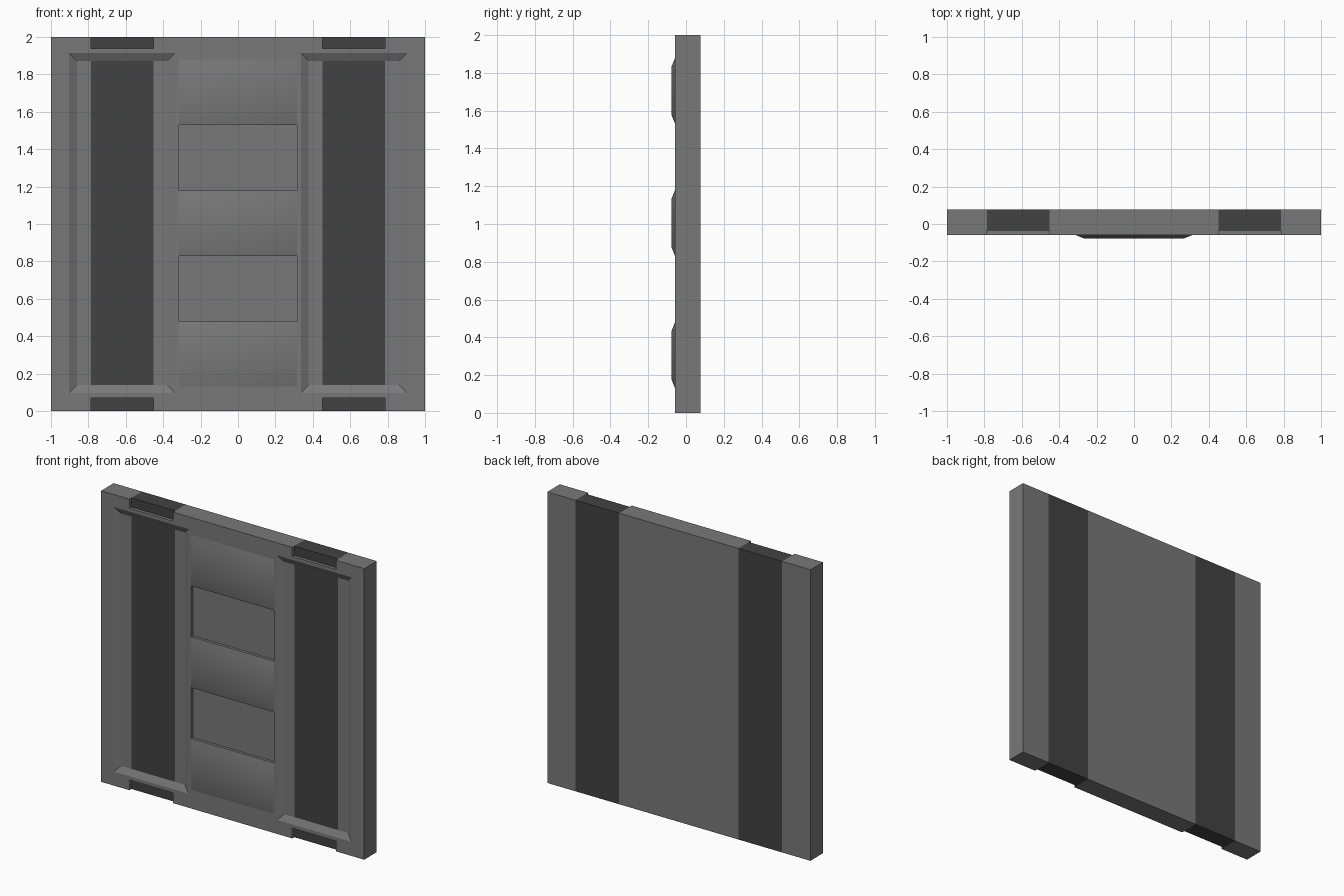
import bpy, bmesh

if "Cube" in bpy.data.objects:
    bpy.data.objects.remove(bpy.data.objects["Cube"])

BACK, FRONT, FLOOR, PROUD = 0.078, -0.058, -0.036, -0.078
STRIP = (0.453, 0.785)           # dark strip, inner and outer x


def material(name, v):
    m = bpy.data.materials.new(name)
    m.diffuse_color = (v, v, v, 1)
    m.use_nodes = True
    m.node_tree.nodes["Principled BSDF"].inputs["Base Color"].default_value = m.diffuse_color
    return m


grey = material("panel_grey", 0.19)
dark = material("strip_dark", 0.055)


def frustum(bm, x0, x1, z0, z1, y_front, y_back, inset_front=0, inset_back=0):
    """Box along y whose front or back end may be inset."""
    rings = []
    for y, i in ((y_front, inset_front), (y_back, inset_back)):
        rings.append([bm.verts.new((x, y, z)) for x, z in (
            (x0 + i, z0 + i), (x1 - i, z0 + i), (x1 - i, z1 - i), (x0 + i, z1 - i))])
    a, b = rings
    bm.faces.new(a)
    bm.faces.new(b[::-1])
    for k in range(4):
        n = (k + 1) % 4
        bm.faces.new((a[k], b[k], b[n], a[n]))


def split_at_strips(bm):
    for s in (-1, 1):
        for x in STRIP:
            bmesh.ops.bisect_plane(bm, geom=bm.verts[:] + bm.edges[:] + bm.faces[:],
                                   dist=1e-5, plane_co=(s * x, 0, 0), plane_no=(1, 0, 0))


def make_object(name, bm):
    bmesh.ops.recalc_face_normals(bm, faces=bm.faces[:])
    me = bpy.data.meshes.new(name)
    bm.to_mesh(me)
    bm.free()
    ob = bpy.data.objects.new(name, me)
    bpy.context.collection.objects.link(ob)
    me.materials.append(grey)
    return ob


# Wall slab
bm = bmesh.new()
frustum(bm, -1, 1, 0, 2, FRONT, BACK)
split_at_strips(bm)
panel = make_object("wall_panel", bm)
panel.data.materials.append(dark)

# Cutter: long side channels, end notches, shallow centre recesses
bm = bmesh.new()
for s in (-1, 1):
    c = s * 0.62
    d = 0.011 * 0.1 / 0.022      # extends the sloped wall past the front face
    frustum(bm, c - 0.253 - d, c + 0.253 + d, 0.127 - d, 1.883 + d,
            FRONT - 0.1 * 0.1, FLOOR, 0, 0.011 + d)
    lo, hi = sorted((s * STRIP[0], s * STRIP[1]))
    frustum(bm, lo, hi, -0.1, 0.07, FRONT - 0.1, FLOOR)
    frustum(bm, lo, hi, 1.937, 2.1, FRONT - 0.1, FLOOR)
for z in (0.48, 1.18):
    frustum(bm, -0.315, 0.315, z, z + 0.35, FRONT - 0.1, FRONT + 0.02)
split_at_strips(bm)
cutter = make_object("recess_cutter", bm)
cutter.hide_render = True

mod = panel.modifiers.new("recesses", 'BOOLEAN')
mod.operation = 'DIFFERENCE'
mod.solver = 'EXACT'
mod.object = cutter
bpy.context.view_layer.objects.active = panel
panel.select_set(True)
bpy.ops.object.modifier_apply(modifier=mod.name)
bpy.data.objects.remove(cutter)

# Dark colour on strip floors, back and end faces
for p in panel.data.polygons:
    c, n = p.center, p.normal
    in_strip = STRIP[0] < abs(c.x) < STRIP[1]
    faces_y = abs(n.y) > 0.9 and c.y > FLOOR - 0.005
    end_face = abs(n.z) > 0.9 and (c.z < 0.001 or c.z > 1.999)
    p.material_index = 1 if in_strip and (faces_y or end_face) else 0

# Raised centre pads with soft sloping sides
for i, z in enumerate((0.13, 0.83, 1.53)):
    bm = bmesh.new()
    frustum(bm, -0.315, 0.315, z, z + 0.35, PROUD, FRONT, 0.05, 0)
    pad = make_object(f"raised_pad_{i + 1}", bm)
    for p in pad.data.polygons:
        p.use_smooth = p.normal.y < 0.9
    bm = bmesh.new()
    bm.from_mesh(pad.data)       # open the hidden back
    bmesh.ops.delete(bm, geom=[f for f in bm.faces if f.normal.y > 0.9], context='FACES')
    bm.to_mesh(pad.data)
    bm.free()
